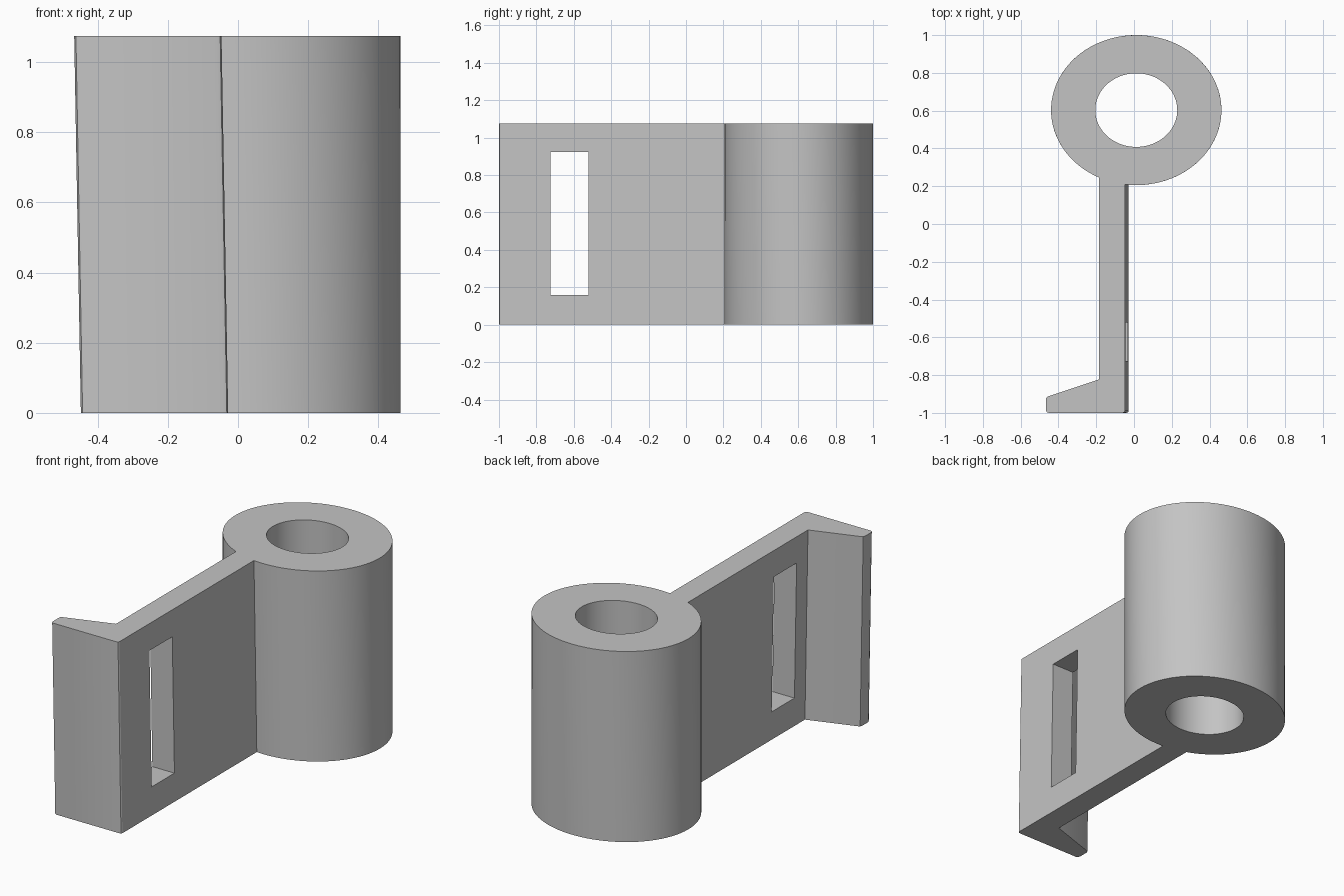
import bpy
import bmesh
from math import sin, cos, asin, pi

cube = bpy.data.objects.get("Cube")
if cube:
    bpy.data.objects.remove(cube)

HEIGHT = 1.075
CX, CY = 0.012, 0.603      # barrel centre
RX, RY = 0.451, 0.397      # barrel outside
HX, HY = 0.217, 0.195      # barrel bore
ARM_R, ARM_L = -0.047, -0.185
LEAN = 0.019               # sideways lean of the arm at its foot
STEPS = 96

grey = bpy.data.materials.new("plain grey")
grey.use_nodes = True
colour = (0.55, 0.55, 0.55, 1)
grey.diffuse_color = colour
grey.node_tree.nodes["Principled BSDF"].inputs["Base Color"].default_value = colour


def outline(shift):
    """Barrel arc from arm's right face round to its left face, then the hooked arm."""
    start = -pi / 2 + asin((ARM_R + shift - CX) / RX)
    end = 3 * pi / 2 + asin((ARM_L + shift - CX) / RX)
    pts = []
    for i in range(STEPS + 1):
        a = start + (end - start) * i / STEPS
        pts.append((CX + RX * cos(a), CY + RY * sin(a)))
    hook = [(ARM_L, -0.823), (-0.455, -0.913), (-0.463, -0.918), (-0.467, -0.928),
            (-0.467, -0.984), (-0.462, -0.996), (-0.452, -1.0),
            (-0.062, -1.0), (-0.051, -0.997), (ARM_R, -0.99)]
    return pts + [(x + shift, y) for x, y in hook]


def bore():
    return [(CX + HX * cos(2 * pi * i / STEPS), CY + HY * sin(2 * pi * i / STEPS))
            for i in range(STEPS)]


# Barrel with bore, arm and hook as one solid
bm = bmesh.new()


def ring(points, z):
    vs = [bm.verts.new((x, y, z)) for x, y in points]
    es = [bm.edges.new((v, vs[(i + 1) % len(vs)])) for i, v in enumerate(vs)]
    return vs, es


def walls(low, high):
    for i in range(len(low)):
        j = (i + 1) % len(low)
        bm.faces.new((low[i], low[j], high[j], high[i]))


outer_low, edges_a = ring(outline(LEAN), 0)
outer_high, edges_b = ring(outline(0), HEIGHT)
inner_low, edges_c = ring(bore(), 0)
inner_high, edges_d = ring(bore(), HEIGHT)
for edges in (edges_a + edges_c, edges_b + edges_d):
    bmesh.ops.triangle_fill(bm, edges=edges, use_beauty=True)
walls(outer_low, outer_high)
walls(inner_low, inner_high)
bmesh.ops.recalc_face_normals(bm, faces=bm.faces)
mesh = bpy.data.meshes.new("hinge_body")
bm.to_mesh(mesh)
bm.free()
mesh.materials.append(grey)
body = bpy.data.objects.new("hinge_body", mesh)
bpy.context.collection.objects.link(body)

# Slot through the arm
bpy.ops.mesh.primitive_cube_add(size=1, location=(-0.11, -0.624, 0.542))
cutter = bpy.context.object
cutter.name = "slot_cutter"
cutter.scale = (0.4, 0.203, 0.765)
cutter.hide_render = True
cutter.data.materials.append(grey)
cut = body.modifiers.new("slot", "BOOLEAN")
cut.operation = "DIFFERENCE"
cut.solver = "EXACT"
cut.object = cutter

bpy.ops.object.select_all(action="DESELECT")
body.select_set(True)
bpy.context.view_layer.objects.active = body
bpy.ops.object.modifier_apply(modifier=cut.name)
bpy.data.objects.remove(cutter)
bpy.ops.object.shade_smooth_by_angle(angle=0.5)
